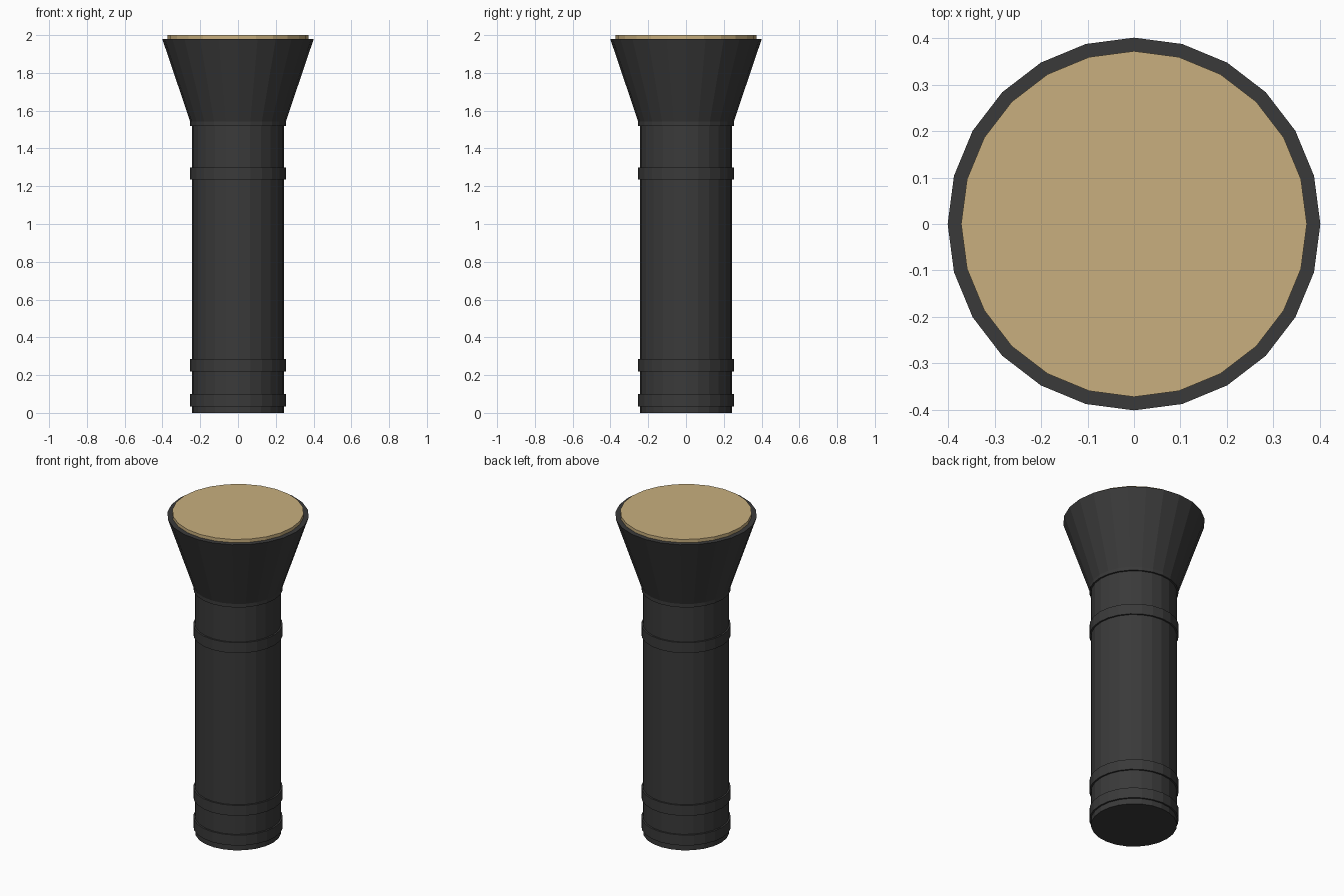
import bpy

SIDES = 24

cube = bpy.data.objects.get("Cube")
if cube:
    bpy.data.objects.remove(cube, do_unlink=True)


def make_material(name, color):
    mat = bpy.data.materials.new(name)
    mat.use_nodes = True
    mat.diffuse_color = color
    mat.node_tree.nodes["Principled BSDF"].inputs["Base Color"].default_value = color
    return mat


black = make_material("black metal", (0.042, 0.042, 0.042, 1))
cream = make_material("warm lens", (0.58, 0.43, 0.21, 1))


def frustum(name, z0, z1, r0, r1, mat):
    """Faceted upright cylinder or cone between two heights."""
    bpy.ops.mesh.primitive_cone_add(vertices=SIDES, radius1=r0, radius2=r1,
                                    depth=z1 - z0, location=(0, 0, (z0 + z1) / 2))
    obj = bpy.context.object
    obj.name = name
    obj.data.materials.append(mat)
    return obj


# Handle tube
frustum("handle", 0, 1.56, 0.243, 0.243, black)

# Raised rings along the handle
rings = {
    "tail_ring": (0.035, 0.10),
    "lower_ring": (0.22, 0.285),
    "upper_ring": (1.235, 1.30),
    "neck_ring": (1.52, 1.56),
}
for name, (low, high) in rings.items():
    frustum(name, low, high, 0.253, 0.253, black)

# Flared head
frustum("head", 1.53, 1.98, 0.249, 0.401, black)

# Lens disc standing just proud of the rim
frustum("lens", 1.96, 2.0, 0.372, 0.372, cream)
